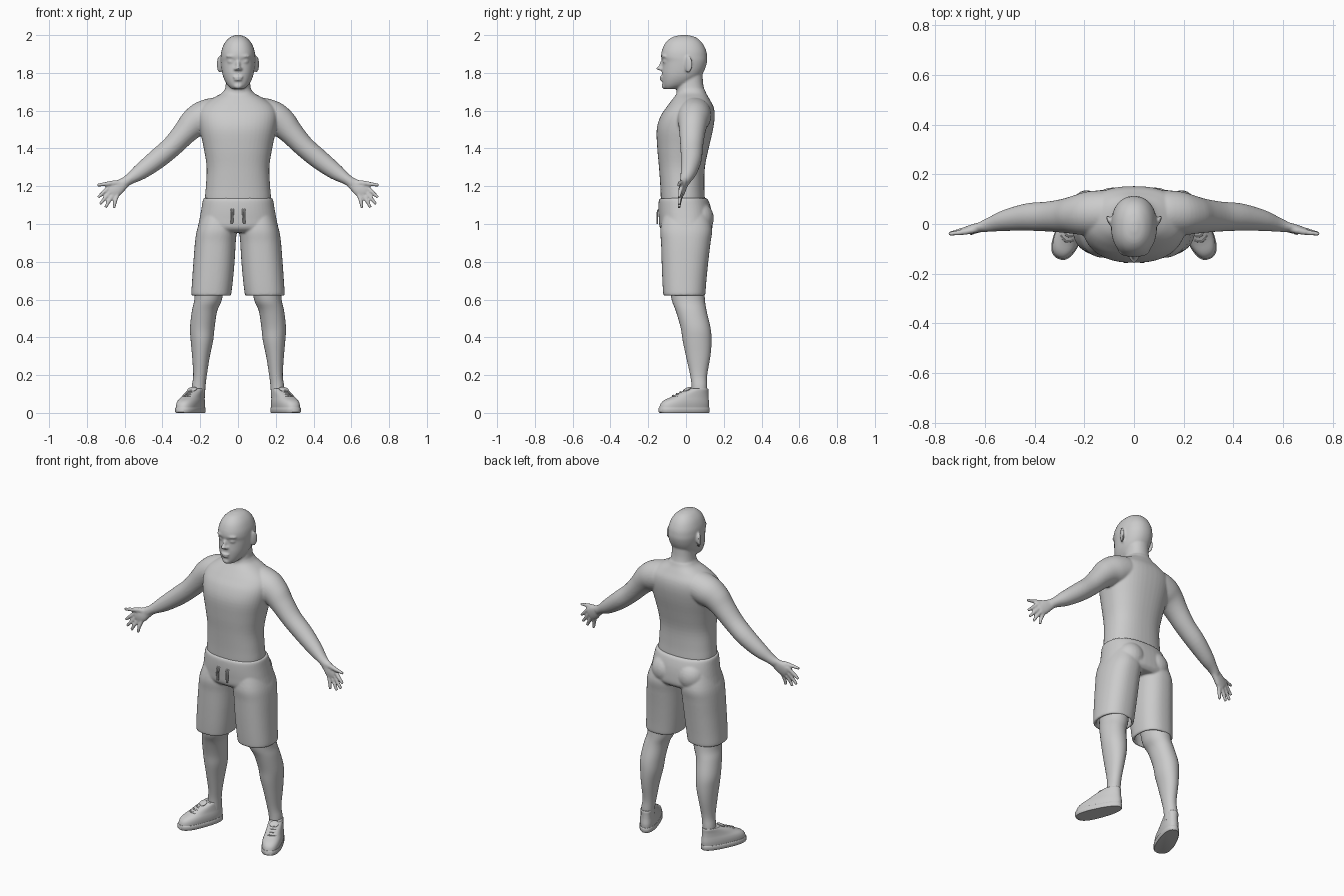
import bpy, bmesh, math
from mathutils import Vector, Matrix


def slab(z, hw, front, back, cx=0):
    """Horizontal cross-section: centre, half-width vector, half-depth vector."""
    return (Vector((cx, (front + back) / 2, z)), Vector((hw, 0, 0)), Vector((0, (back - front) / 2, 0)))


def path(points):
    """Cross-sections square to a path; each point is x, y, z, radius, depth radius."""
    secs, pos = [], [Vector(p[:3]) for p in points]
    for i, p in enumerate(points):
        d = pos[min(i + 1, len(pos) - 1)] - pos[max(i - 1, 0)]
        u = Vector((0, 1, 0)).cross(d).normalized()
        secs.append((pos[i], u * p[3], Vector((0, p[-1], 0))))
    return secs


def refine(secs, n):
    """Catmull-Rom interpolation between cross-sections."""
    out = []
    for i in range(len(secs) - 1):
        a, b, c, d = secs[max(i - 1, 0)], secs[i], secs[i + 1], secs[min(i + 2, len(secs) - 1)]
        for k in range(n):
            t = k / n
            out.append(tuple(0.5 * (2 * q + (r - p) * t + (2 * p - 5 * q + 4 * r - s) * t * t
                                    + (3 * q - p - 3 * r + s) * t ** 3)
                             for p, q, r, s in zip(a, b, c, d)))
    return out + [secs[-1]]


def loft(bm, secs, n=4, power=2.2, side=1, seg=32):
    rings = []
    for c, u, v in refine(secs, n):
        ring = []
        for k in range(seg):
            a = 2 * math.pi * k / seg
            ca, sa = math.cos(a), math.sin(a)
            co = c + u * math.copysign(abs(ca) ** (2 / power), ca) + v * math.copysign(abs(sa) ** (2 / power), sa)
            ring.append(bm.verts.new((co.x * side, co.y, co.z)))
        rings.append(ring)
    for a, b in zip(rings, rings[1:]):
        for k in range(seg):
            j = (k + 1) % seg
            bm.faces.new((a[k], a[j], b[j], b[k]))
    bm.faces.new(rings[0])
    bm.faces.new(rings[-1])


def ball(bm, pos, rad, rot=(0, 'X')):
    m = Matrix.Translation(pos) @ Matrix.Rotation(math.radians(rot[0]), 4, rot[1]) @ Matrix.Diagonal((*rad, 1))
    bmesh.ops.create_uvsphere(bm, u_segments=24, v_segments=16, radius=1, matrix=m)


def finish(name, bm, voxel=0, mirror=False, smooth=4):
    bmesh.ops.recalc_face_normals(bm, faces=bm.faces[:])
    me = bpy.data.meshes.new(name)
    bm.to_mesh(me)
    bm.free()
    ob = bpy.data.objects.new(name, me)
    bpy.context.collection.objects.link(ob)
    bpy.ops.object.select_all(action='DESELECT')
    ob.select_set(True)
    bpy.context.view_layer.objects.active = ob
    if mirror:
        ob.modifiers.new("mirror", 'MIRROR').use_mirror_merge = False
    if voxel:
        r = ob.modifiers.new("blend", 'REMESH')
        r.mode, r.voxel_size, r.use_smooth_shade = 'VOXEL', voxel, True
        s = ob.modifiers.new("soften", 'SMOOTH')
        s.factor, s.iterations = 0.5, smooth
    for m in list(ob.modifiers):
        bpy.ops.object.modifier_apply(modifier=m.name)
    if voxel:
        ob.data.shade_smooth()
    else:
        bpy.ops.object.shade_smooth_by_angle(angle=math.radians(45))
    return ob


# Upper body: torso, neck and head are blended into one skin
bm = bmesh.new()
loft(bm, [slab(1.09, .168, -.128, .1), slab(1.13, .175, -.133, .1), slab(1.2, .17, -.136, .097),
          slab(1.3, .166, -.143, .1), slab(1.4, .181, -.152, .12), slab(1.5, .202, -.155, .143),
          slab(1.57, .21, -.135, .152), slab(1.62, .195, -.102, .146), slab(1.66, .145, -.072, .125),
          slab(1.69, .09, -.05, .108), slab(1.71, .072, -.045, .1)], power=2.35, seg=48)
loft(bm, [slab(1.64, .09, -.05, .11), slab(1.7, .072, -.05, .1), slab(1.75, .064, -.045, .09),
          slab(1.83, .062, -.04, .088)])
loft(bm, [slab(2.0, .012, -.03, .01), slab(1.988, .043, -.075, .052), slab(1.96, .07, -.108, .085),
          slab(1.92, .087, -.127, .106), slab(1.885, .092, -.132, .112), slab(1.862, .092, -.125, .112),
          slab(1.83, .089, -.126, .104), slab(1.8, .084, -.128, .09), slab(1.775, .077, -.127, .07),
          slab(1.75, .065, -.125, .04), slab(1.73, .05, -.121, .0), slab(1.715, .032, -.112, -.05)], seg=48)

# Nose, lips and chin
ball(bm, (0, -.126, 1.847), (.011, .014, .036), (-22, 'X'))
ball(bm, (0, -.14, 1.824), (.014, .018, .011))
ball(bm, (0, -.129, 1.778), (.027, .011, .006))
ball(bm, (0, -.128, 1.765), (.022, .011, .007))
ball(bm, (0, -.113, 1.73), (.024, .016, .016))

tips = [(.688, 1.19, .742, 1.14), (.678, 1.17, .731, 1.104), (.662, 1.158, .702, 1.087), (.644, 1.157, .656, 1.084)]
for s in (1, -1):
    # Brow, eyelid, nostril and ear
    ball(bm, (s * .036, -.116, 1.888), (.03, .014, .008), (s * 18, 'Z'))
    ball(bm, (s * .036, -.11, 1.86), (.021, .013, .01), (s * 15, 'Z'))
    ball(bm, (s * .013, -.132, 1.82), (.009, .012, .008))
    ball(bm, (s * .098, .012, 1.846), (.009, .025, .045), (-s * 28, 'Z'))
    # Arm from shoulder to wrist
    loft(bm, path([(.08, .045, 1.58, .085, .085), (.13, .045, 1.58, .088, .09), (.19, .042, 1.56, .088, .088),
                   (.24, .037, 1.528, .077, .077), (.285, .033, 1.48, .064, .068), (.35, .03, 1.41, .056, .06),
                   (.43, .028, 1.342, .053, .055), (.517, .015, 1.276, .043, .043), (.575, .0, 1.237, .029, .031),
                   (.61, -.01, 1.213, .027, .023)]), power=2, side=s)
    # Palm, thumb and four fingers
    loft(bm, path([(.585, -.005, 1.23, .026, .022), (.615, -.012, 1.208, .033, .02), (.645, -.02, 1.186, .04, .019),
                   (.672, -.025, 1.166, .034, .014)]), side=s, seg=20)
    loft(bm, path([(.615, -.015, 1.215, .017, .016), (.66, -.027, 1.217, .014, .014), (.705, -.035, 1.211, .011, .011),
                   (.746, -.04, 1.206, .008, .008)]), side=s, seg=14, power=2)
    for x0, z0, x1, z1 in tips:
        loft(bm, path([(x0 - .01, -.022, z0 + .01, .012, .012), ((x0 + x1) / 2, -.033, (z0 + z1) / 2, .0105, .011),
                       (x1, -.037, z1, .008, .008)]), side=s, seg=14, power=2)
finish("upper_body", bm, voxel=.006, smooth=4)

# Shorts: pelvis, seat and two hollow legs
bm = bmesh.new()
loft(bm, [slab(1.137, .182, -.138, .11), slab(1.122, .187, -.144, .12), slab(1.08, .194, -.146, .133),
          slab(1.03, .203, -.144, .14), slab(.98, .212, -.138, .14), slab(.955, .2, -.11, .12)], power=2.35, seg=48)
for s in (1, -1):
    ball(bm, (s * .085, .065, 1.03), (.088, .082, .09))
    outer = refine([slab(1.05, .09, -.12, .12, .1), slab(.97, .105, -.136, .138, .112), slab(.9, .108, -.132, .13, .12),
                    slab(.8, .109, -.129, .118, .127), slab(.7, .108, -.125, .108, .135),
                    slab(.635, .106, -.121, .103, .141), slab(.62, .103, -.118, .1, .141)], 4)
    inner = [slab(.62, .09, -.105, .088, .141), slab(.68, .093, -.108, .092, .137), slab(.76, .09, -.108, .095, .13)]
    loft(bm, outer + inner, n=1, power=2.35, side=s, seg=40)
finish("shorts", bm, voxel=.006, smooth=5)

# Drawstring ends, each a narrow loop
bm = bmesh.new()
for dx in (-.005, .005):
    loft(bm, path([(.03 + dx, -.14, 1.082, .004), (.031 + dx, -.15, 1.07, .004), (.032 + dx, -.153, 1.035, .004),
                   (.032 + dx * .4, -.152, 1.0, .004)]), seg=10, power=2)
finish("drawstring", bm, mirror=True)

# Lower legs
bm = bmesh.new()
loft(bm, [slab(.7, .078, -.09, .095, .148), slab(.6, .073, -.076, .1, .158), slab(.54, .067, -.054, .109, .177),
          slab(.45, .065, -.028, .13, .189), slab(.38, .059, -.017, .135, .191), slab(.3, .047, 0, .129, .196),
          slab(.2, .036, .022, .112, .201), slab(.14, .036, .03, .112, .208), slab(.08, .034, .03, .11, .21)], power=2.1)
finish("lower_leg", bm, mirror=True)


def foot(name, build):
    """Build a part along the foot, widen the toe, then turn it outward and mirror."""
    part = bmesh.new()
    build(part)
    for v in part.verts:
        v.co.x *= 1 - .9 * v.co.y
    part.transform(Matrix.Translation((.247, -.005, 0)) @ Matrix.Rotation(math.radians(23), 4, 'Z'))
    finish(name, part, mirror=True)


def sole(b):
    loft(b, [slab(0, .051, -.143, .134), slab(.004, .054, -.147, .138), slab(.026, .054, -.147, .138),
             slab(.029, .052, -.145, .136)], n=1, power=2.5, seg=40)


def upper(b):
    loft(b, [slab(.026, .051, -.144, .135), slab(.048, .052, -.137, .136), slab(.066, .05, -.118, .134),
             slab(.083, .046, -.08, .132), slab(.105, .043, -.036, .131), slab(.124, .041, .014, .131),
             slab(.13, .038, .024, .128)], n=3, power=2.4, seg=40)
    ball(b, (0, .012, .125), (.026, .024, .007), (28, 'X'))


def laces(b):
    for i in range(4):
        y = -.066 + .022 * i
        z = .117 + .42 * y
        for s in (1, -1):
            loft(b, path([(-.026, y + .008, z - .004, .0035), (0, y - .004, z + .003, .004),
                          (.026, y - .008 + .02, z - .002, .0035)]), side=s, seg=8, power=2)


foot("shoe_sole", sole)
foot("shoe_upper", upper)
foot("shoe_laces", laces)
